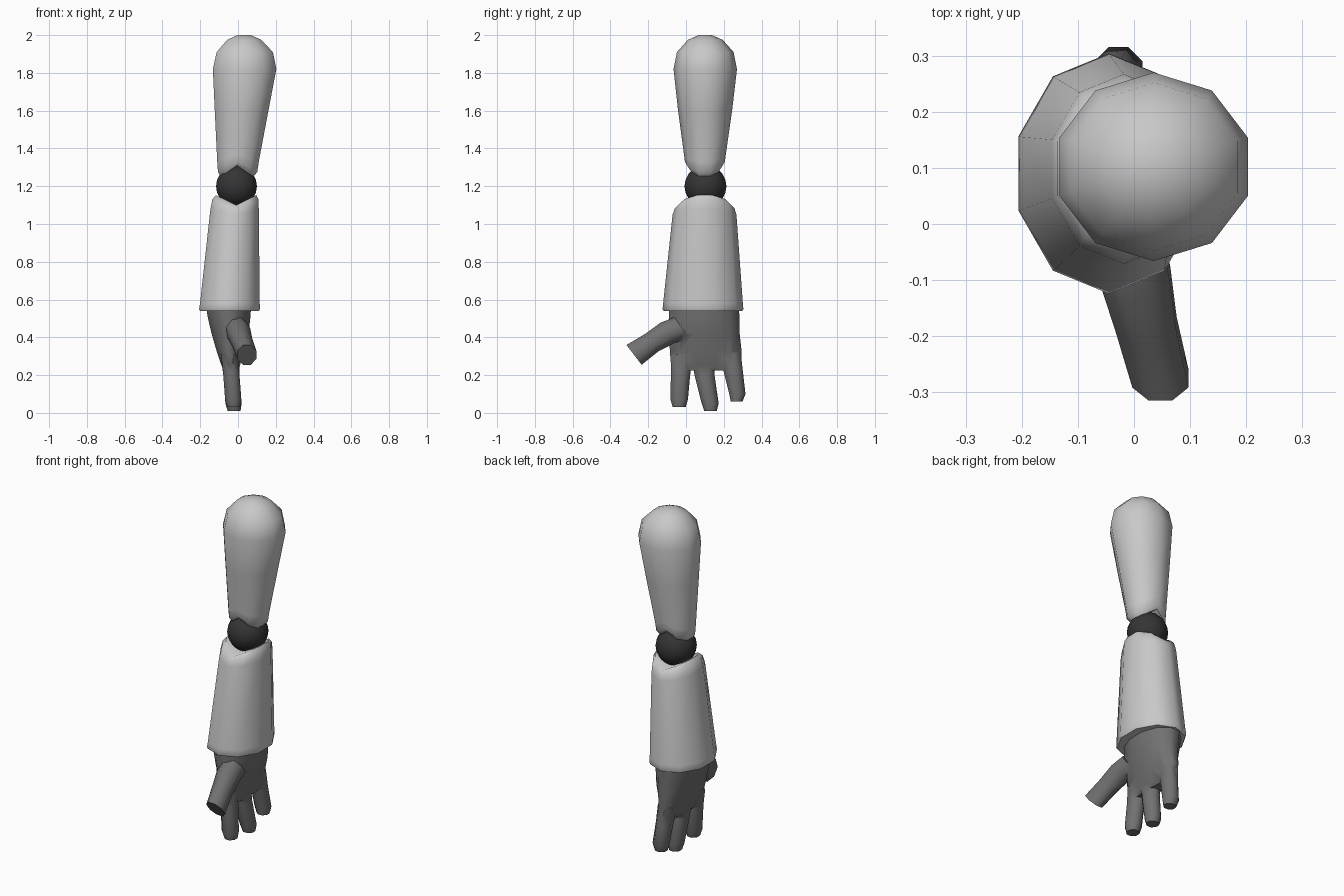
import bpy, bmesh, math
from mathutils import Vector

if "Cube" in bpy.data.objects:
    bpy.data.objects.remove(bpy.data.objects["Cube"])


def material(name, v):
    m = bpy.data.materials.new(name)
    m.diffuse_color = (v, v, v, 1)
    m.use_nodes = True
    m.node_tree.nodes["Principled BSDF"].inputs["Base Color"].default_value = m.diffuse_color
    return m


LIGHT = material("light_grey", 0.58)
HAND = material("dark_grey", 0.165)
BLACK = material("near_black", 0.035)


def smooth(ob, angle=50):
    bpy.ops.object.select_all(action='DESELECT')
    ob.select_set(True)
    bpy.context.view_layer.objects.active = ob
    bpy.ops.object.shade_smooth_by_angle(angle=math.radians(angle))


def loft(name, sections, n, start, mat, split=()):
    """Skin closed rings; a section is (centre, half vector u, half vector v, saddle height)."""
    angs = [math.radians(start) + 2 * math.pi * i / n for i in range(n)]
    mc = max(abs(math.cos(a)) for a in angs)
    ms = max(abs(math.sin(a)) for a in angs)
    bm = bmesh.new()
    rings = []
    for c, u, v, s in sections:
        rings.append([bm.verts.new(Vector(c) + Vector(u) * (math.cos(a) / mc)
                                   + Vector(v) * (math.sin(a) / ms)
                                   + Vector((0, 0, s * abs(math.cos(a)) / mc))) for a in angs])
    for r0, r1 in zip(rings, rings[1:]):
        for i in range(n):
            j = (i + 1) % n
            bm.faces.new((r0[i], r0[j], r1[j], r1[i]))
    for k in (0, -1):
        f = bm.faces.new(rings[k])
        if k in split:  # crease the saddle-shaped end along its valley
            bmesh.utils.face_split(f, rings[k][0], rings[k][n // 2])
    bmesh.ops.recalc_face_normals(bm, faces=bm.faces)
    me = bpy.data.meshes.new(name)
    bm.to_mesh(me)
    bm.free()
    me.materials.append(mat)
    ob = bpy.data.objects.new(name, me)
    bpy.context.collection.objects.link(ob)
    return ob


def flat(cx, cy, z, rx, ry, saddle=0):
    return ((cx, cy, z), (rx, 0, 0), (0, ry, 0), saddle)


# upper arm: rounded shoulder, saddle-shaped elbow end
upper = loft("upper_arm", [
    flat(-0.005, 0.10, 1.31, 0.085, 0.085, -0.06),
    flat(-0.002, 0.10, 1.33, 0.104, 0.106, -0.055),
    flat(0.0, 0.10, 1.37, 0.110, 0.111, -0.04),
    flat(0.019, 0.101, 1.60, 0.142, 0.143),
    flat(0.035, 0.102, 1.82, 0.168, 0.168),
    flat(0.036, 0.102, 1.91, 0.149, 0.150),
    flat(0.033, 0.102, 1.975, 0.090, 0.092),
    flat(0.033, 0.102, 2.0, 0.035, 0.035)], 10, 90, LIGHT, split=(0,))
smooth(upper)

# elbow ball
bpy.ops.mesh.primitive_uv_sphere_add(segments=14, ring_count=10, radius=0.111,
                                     location=(-0.008, 0.103, 1.2))
ball = bpy.context.object
ball.name = "elbow_ball"
ball.data.materials.append(BLACK)
smooth(ball)

# forearm: flared sleeve with a V-shaped elbow end
forearm = loft("forearm", [
    flat(-0.045, 0.09, 0.54, 0.157, 0.208),
    flat(-0.045, 0.09, 0.55, 0.161, 0.214),
    flat(-0.043, 0.09, 0.58, 0.158, 0.211),
    flat(-0.018, 0.098, 1.05, 0.128, 0.169, 0.03),
    flat(-0.014, 0.099, 1.085, 0.122, 0.157, 0.045),
    flat(-0.010, 0.10, 1.10, 0.107, 0.132, 0.053)], 10, 90, LIGHT, split=(-1,))
smooth(forearm)

# palm
hand = loft("hand", [
    flat(-0.05, 0.095, 0.57, 0.120, 0.185),
    flat(-0.047, 0.096, 0.50, 0.112, 0.187),
    flat(-0.042, 0.097, 0.42, 0.098, 0.187),
    flat(-0.045, 0.105, 0.32, 0.066, 0.190),
    flat(-0.038, 0.107, 0.25, 0.049, 0.186),
    flat(-0.036, 0.107, 0.225, 0.034, 0.168)], 12, 15, HAND)

# three fingers: (z, y, half width) along each one
fingers = [
    [(0.31, -0.028, 0.048), (0.22, -0.028, 0.052), (0.07, -0.036, 0.046), (0.03, -0.036, 0.034)],
    [(0.29, 0.088, 0.058), (0.20, 0.098, 0.053), (0.05, 0.128, 0.045), (0.01, 0.130, 0.033)],
    [(0.32, 0.232, 0.058), (0.22, 0.250, 0.051), (0.10, 0.272, 0.043), (0.06, 0.268, 0.031)]]
digits = []
for pts in fingers:
    digits.append(loft("finger", [
        flat(-0.02 - 0.075 * z, y, z, 0.048 if z > 0.25 else (0.034 if k == 3 else 0.043), w)
        for k, (z, y, w) in enumerate(pts)], 8, 22.5, HAND))

# thumb, pointing forward and down
across = Vector((0, 0.606, -0.795))
digits.append(loft("thumb", [
    ((-0.01, -0.02, 0.450), (0.062, 0, 0), across * 0.070, 0),
    ((0.003, -0.095, 0.425), (0.062, 0, 0), across * 0.066, 0),
    ((0.022, -0.180, 0.373), (0.054, 0, 0), across * 0.058, 0),
    ((0.047, -0.275, 0.307), (0.050, 0, 0), across * 0.066, 0)], 8, 22.5, HAND))

# fuse palm, fingers and thumb into one hand
bpy.ops.object.select_all(action='DESELECT')
bpy.context.view_layer.objects.active = hand
hand.select_set(True)
for d in digits:
    mod = hand.modifiers.new("fuse", 'BOOLEAN')
    mod.operation = 'UNION'
    mod.solver = 'EXACT'
    mod.object = d
    bpy.ops.object.modifier_apply(modifier=mod.name)
    bpy.data.objects.remove(d)
smooth(hand, 60)
